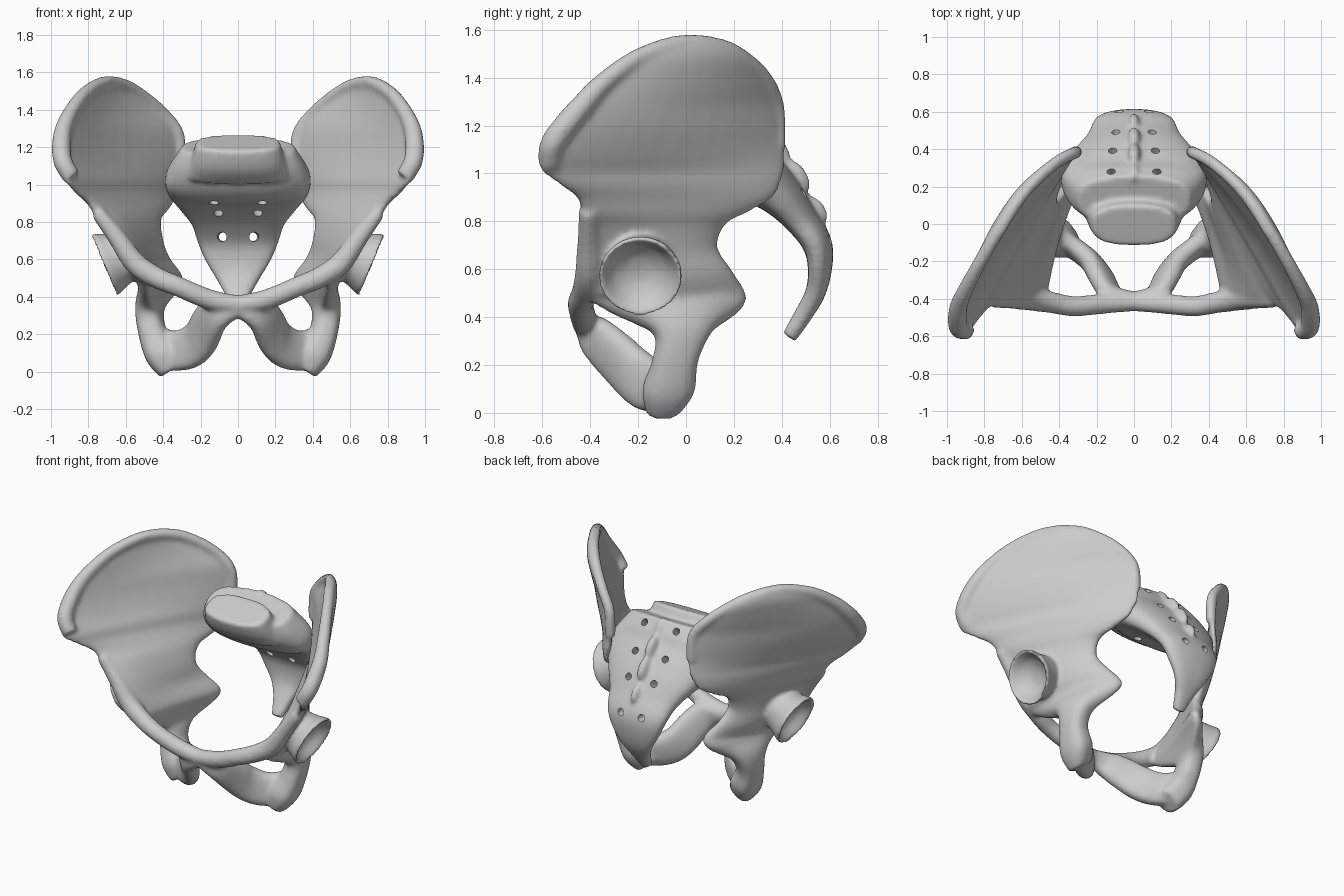
import bpy
import bmesh
from math import cos, sin, pi, copysign, radians
from mathutils import Vector, Matrix

if "Cube" in bpy.data.objects:
    bpy.data.objects.remove(bpy.data.objects["Cube"])

bone = bpy.data.materials.new("bone_grey")
bone.use_nodes = True
GREY = (0.6, 0.6, 0.6, 1)
bone.diffuse_color = GREY
bone.node_tree.nodes["Principled BSDF"].inputs["Base Color"].default_value = GREY


def spline(rows, steps=5):
    """Resample rows of numbers with a smooth curve through every row."""
    rows = [rows[0]] + list(rows) + [rows[-1]]
    result = []
    for p, q, r, s in zip(rows, rows[1:], rows[2:], rows[3:]):
        for k in range(steps):
            t = k / steps
            result.append([b + t * ((c - a) + t * ((2 * a - 5 * b + 4 * c - d)
                           + t * (3 * (b - c) + d - a))) / 2
                           for a, b, c, d in zip(p, q, r, s)])
    result.append(list(rows[-1]))
    return result


def tangents(points):
    last = len(points) - 1
    return [(points[min(i + 1, last)] - points[max(i - 1, 0)]).normalized()
            for i in range(last + 1)]


def loft(bm, rings):
    """Skin a list of equal rings and cap both ends."""
    loops = [[bm.verts.new(p) for p in ring] for ring in rings]
    n = len(loops[0])
    for low, high in zip(loops, loops[1:]):
        for i in range(n):
            j = (i + 1) % n
            bm.faces.new((low[i], low[j], high[j], high[i]))
    bm.faces.new(loops[0])
    bm.faces.new(loops[-1])


def power(value, exponent):
    return copysign(abs(value) ** exponent, value)


def ribbon(bm, rows, sides=36):
    """Rows hold edge a (xyz), edge b (xyz), half thickness and bow."""
    rows = spline(rows)
    ends = [(Vector(r[:3]), Vector(r[3:6])) for r in rows]
    centres = [(a + b) / 2 for a, b in ends]
    rings = []
    for row, (a, b), c, t in zip(rows, ends, centres, tangents(centres)):
        u = (a - b) / 2
        n = u.cross(t).normalized()
        ring = []
        for i in range(sides):
            ang = 2 * pi * i / sides
            along = power(cos(ang), 0.85)
            lift = row[6] * power(sin(ang), 0.7) + row[7] * (1 - along * along)
            ring.append(c + u * along + n * lift)
        rings.append(ring)
    loft(bm, rings)


def tube(bm, rows, sides=16):
    """Rows hold a point (xyz) and a radius."""
    rows = spline(rows)
    points = [Vector(r[:3]) for r in rows]
    heads = tangents(points)
    side = heads[0].orthogonal()
    rings = []
    for row, p, t in zip(rows, points, heads):
        side = (side - t * side.dot(t)).normalized()
        up = t.cross(side)
        rings.append([p + row[3] * (side * cos(2 * pi * i / sides) + up * sin(2 * pi * i / sides))
                      for i in range(sides)])
    loft(bm, rings)


def make_object(bm, name):
    bmesh.ops.recalc_face_normals(bm, faces=bm.faces)
    mesh = bpy.data.meshes.new(name)
    bm.to_mesh(mesh)
    bm.free()
    obj = bpy.data.objects.new(name, mesh)
    bpy.context.collection.objects.link(obj)
    return obj


def finish(obj, mirror=False, cutter=None):
    """Fuse the parts into one smooth bone, cut the openings and bake."""
    if mirror:
        obj.modifiers.new("mirror", 'MIRROR').use_mirror_merge = False
    fuse = obj.modifiers.new("fuse", 'REMESH')
    fuse.mode = 'VOXEL'
    fuse.voxel_size = 0.012
    soften = obj.modifiers.new("soften", 'SMOOTH')
    soften.factor = 0.5
    soften.iterations = 14
    if cutter:
        cut = obj.modifiers.new("cut", 'BOOLEAN')
        cut.operation = 'DIFFERENCE'
        cut.object = cutter
    graph = bpy.context.evaluated_depsgraph_get()
    mesh = bpy.data.meshes.new_from_object(obj.evaluated_get(graph))
    obj.modifiers.clear()
    obj.data = mesh
    mesh.materials.clear()
    mesh.materials.append(bone)
    mesh.shade_smooth()
    mesh.set_sharp_from_angle(angle=radians(50))


# Hip bones: blade from crest to sitting bone
# (height, front y, front x, back y, back x, half thickness, outward bow)
hip = bmesh.new()
blade = [
    (1.57, -.05, .71, .09, .66, .03, 0),
    (1.5, -.22, .83, .26, .53, .036, .02),
    (1.4, -.37, .9, .345, .41, .036, .045),
    (1.3, -.47, .945, .395, .32, .036, .055),
    (1.2, -.54, .96, .41, .3, .036, .055),
    (1.1, -.59, .95, .41, .3, .036, .045),
    (1.02, -.61, .92, .41, .31, .038, .03),
    (.96, -.54, .87, .395, .33, .04, .02),
    (.9, -.46, .8, .36, .35, .044, .01),
    (.85, -.44, .76, .27, .385, .05, .01),
    (.8, -.44, .71, .17, .42, .053, .015),
    (.7, -.44, .63, .13, .415, .058, .03),
    (.6, -.44, .56, .19, .38, .06, .045),
    (.5, -.43, .51, .25, .31, .06, .05),
    (.43, -.33, .5, .23, .345, .06, .04),
    (.34, -.14, .5, .11, .43, .07, .01),
    (.22, -.14, .47, .05, .45, .075, 0),
    (.1, -.18, .42, .035, .4, .09, 0),
    (.015, -.17, .35, -.03, .35, .08, 0),
]
ribbon(hip, [(xf, yf, z, xb, yb, z, t, bow) for z, yf, xf, yb, xb, t, bow in blade])

# Rounded crest along the top edge
tube(hip, [(.89, -.57, 1.04, .05), (.935, -.56, 1.12, .052), (.945, -.505, 1.2, .052),
           (.935, -.43, 1.29, .048), (.895, -.34, 1.385, .042), (.82, -.2, 1.485, .038),
           (.715, -.02, 1.545, .036), (.605, .145, 1.53, .035), (.505, .255, 1.47, .035),
           (.4, .34, 1.38, .034), (.32, .38, 1.27, .034), (.31, .385, 1.1, .034)])

# Upper front branch, running to the middle joint
tube(hip, [(.75, -.41, .85, .04), (.65, -.405, .72, .05), (.55, -.405, .58, .06),
           (.44, -.42, .505, .058), (.32, -.44, .455, .055), (.15, -.425, .385, .055),
           (-.02, -.415, .355, .05)])

# Lower front branch: upper edge, lower edge, half thickness, bow
ribbon(hip, [(-.02, -.4, .38, -.02, -.42, .3, .045, 0), (.15, -.36, .4, .075, -.4, .23, .052, 0),
             (.22, -.26, .33, .14, -.29, .1, .058, 0), (.25, -.18, .265, .215, -.22, .03, .058, 0),
             (.32, -.11, .22, .305, -.16, .005, .055, 0), (.4, -.05, .24, .4, -.1, .02, .055, 0),
             (.47, -.01, .32, .47, -.04, .1, .05, 0)])

# Hip socket: turned cup facing outward and down (radius, offset along axis)
axis = Vector((.92, 0, -.39)).normalized()
across = Vector((0, 1, 0))
upward = axis.cross(across)
cup = [(.12, -.2), (.135, -.13), (.155, -.06), (.175, -.015), (.178, .002), (.165, .008),
       (.145, -.02), (.115, -.06), (.06, -.09), (.01, -.097)]
loft(hip, [[Vector((.715, -.19, .57)) + axis * d
            + r * (across * cos(pi * i / 20) + upward * sin(pi * i / 20)) for i in range(40)]
           for r, d in cup])

hip_bones = make_object(hip, "hip_bones")
finish(hip_bones, mirror=True)

# Sacrum and tailbone: (centre y, centre z, half width, half thickness, bow)
sac = bmesh.new()
body = [(.125, 1.2, .3, .14, 0), (.165, 1.11, .355, .16, 0), (.225, 1.03, .39, .15, 0),
        (.31, .955, .37, .115, .02), (.39, .88, .315, .09, .025), (.47, .79, .25, .07, .02),
        (.535, .7, .22, .062, .015), (.55, .6, .18, .05, .01), (.54, .5, .12, .042, 0),
        (.49, .41, .07, .038, 0), (.43, .315, .04, .032, 0)]
plate = [(-.01, 1.225, .225, .118, 0), (.03, 1.135, .25, .12, 0), (.09, 1.05, .28, .09, 0)]
for rows in (body, plate):
    ribbon(sac, [(w, y, z, -w, y, z, t, bow) for y, z, w, t, bow in rows])

# Row of bumps down the back
for y, z, s in ((.275, 1.2, .05), (.375, 1.105, .055), (.46, .99, .055), (.545, .85, .045)):
    place = Matrix.Translation((0, y, z)) @ Matrix.Rotation(radians(35), 4, 'X')
    bmesh.ops.create_icosphere(sac, subdivisions=3, radius=s,
                               matrix=place @ Matrix.Diagonal((.6, .85, 1.5, 1)))

# Paired nerve openings through the sacrum: x, back (y, z), front (y, z)
holes = bmesh.new()
for x, yb, zb, yf, zf in ((.14, .31, 1.25, .1, .96), (.13, .45, 1.1, .17, .89),
                          (.11, .56, .95, .24, .81), (.088, .7, .72, .4, .72)):
    for side in (-1, 1):
        tube(holes, [(side * x * .85, yb, zb, .022), (side * x, yf, zf, .026)])
opening_cutter = make_object(holes, "opening_cutter")
opening_cutter.hide_render = True

sacrum = make_object(sac, "sacrum")
finish(sacrum, cutter=opening_cutter)
bpy.data.objects.remove(opening_cutter)
